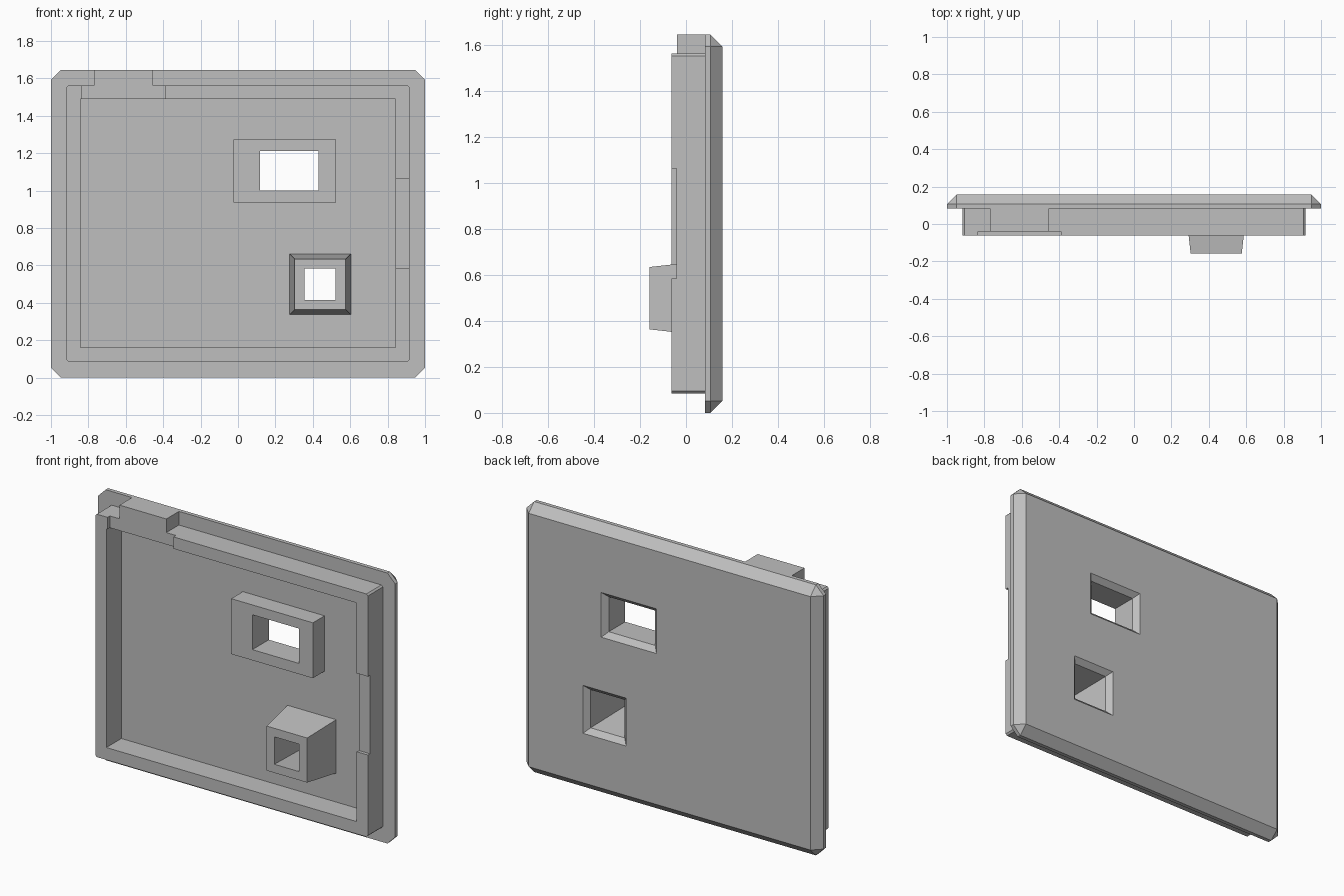
import bpy
import bmesh

if "Cube" in bpy.data.objects:
    bpy.data.objects.remove(bpy.data.objects["Cube"], do_unlink=True)

grey = bpy.data.materials.new("plain grey")
grey.use_nodes = True
grey.diffuse_color = (0.52, 0.52, 0.52, 1)
grey.node_tree.nodes["Principled BSDF"].inputs["Base Color"].default_value = grey.diffuse_color

# Depth levels, front (-y) to back
RIM_Y, NOTCH_Y, PLATE_Y, EDGE_Y, BACK_Y = -0.062, -0.039, 0.082, 0.106, 0.158
JOIN_Y = 0.09
CHAMFER = 0.052
HEIGHT = 1.645


def outline(bounds, grow=0, cut=0):
    """Rectangle with cut corners in the xz plane, from (x0, x1, z0, z1)."""
    x0, x1, z0, z1 = bounds
    x0, x1, z0, z1 = x0 - grow, x1 + grow, z0 - grow, z1 + grow
    return [(x0 + cut, z0), (x1 - cut, z0), (x1, z0 + cut), (x1, z1 - cut),
            (x1 - cut, z1), (x0 + cut, z1), (x0, z1 - cut), (x0, z0 + cut)]


def loft(name, sections):
    """Solid through a list of (y, outline) sections."""
    bm = bmesh.new()
    rings = [[bm.verts.new((x, y, z)) for x, z in ring] for y, ring in sections]
    n = len(rings[0])
    for a, b in zip(rings, rings[1:]):
        for i in range(n):
            j = (i + 1) % n
            bm.faces.new((a[i], a[j], b[j], b[i]))
    bm.faces.new(rings[0])
    bm.faces.new(rings[-1])
    bmesh.ops.remove_doubles(bm, verts=bm.verts, dist=0.0001)
    bmesh.ops.recalc_face_normals(bm, faces=bm.faces)
    mesh = bpy.data.meshes.new(name)
    bm.to_mesh(mesh)
    bm.free()
    mesh.materials.append(grey)
    obj = bpy.data.objects.new(name, mesh)
    bpy.context.collection.objects.link(obj)
    return obj


def box(name, bounds, y0, y1):
    return loft(name, [(y0, outline(bounds)), (y1, outline(bounds))])


def combine(target, tool, operation="DIFFERENCE"):
    mod = target.modifiers.new(operation.title(), "BOOLEAN")
    mod.operation = operation
    mod.solver = "EXACT"
    mod.object = tool
    bpy.context.view_layer.objects.active = target
    bpy.ops.object.modifier_apply(modifier=mod.name)


def discard(*objects):
    for obj in objects:
        bpy.data.objects.remove(obj, do_unlink=True)


# Back plate with cut corners and a chamfered back edge
full = (-1, 1, 0, HEIGHT)
plate = loft("back_plate", [
    (PLATE_Y, outline(full, cut=CHAMFER)),
    (EDGE_Y, outline(full, cut=CHAMFER)),
    (BACK_Y, outline(full, grow=-CHAMFER))])

# Raised rim with a top tab and shallow notches
rim_bounds = (-0.917, 0.917, 0.085, 1.562)
rim = loft("rim", [(RIM_Y, outline(rim_bounds, cut=0.01)),
                   (PLATE_Y, outline(rim_bounds, cut=0.01))])
tab = box("tab", (-0.77, -0.455, 1.52, HEIGHT), RIM_Y, PLATE_Y)
cavity = box("cavity_cutter", (-0.842, 0.842, 0.16, 1.49), -0.3, 0.3)
top_notch = box("top_notch_cutter", (-0.835, -0.39, 1.4, 1.8), -0.3, NOTCH_Y)
side_notch = box("side_notch_cutter", (0.8, 1.1, 0.585, 1.062), -0.3, NOTCH_Y - 0.003)
combine(rim, tab, "UNION")
for cutter in (cavity, top_notch, side_notch):
    combine(rim, cutter)
discard(tab, cavity, top_notch, side_notch)


def boss(name, outer, front_y, hole, draft):
    """Hollow block on the plate; its hole flares at the back of the plate."""
    flare, front, back = 0.03, front_y - 0.05, BACK_Y + 0.02
    block = loft(name, [(front_y, outline(outer, grow=-draft)),
                        (JOIN_Y, outline(outer))])
    slope = draft / (JOIN_Y - front_y)
    mouth = BACK_Y - flare
    inner = slope * (mouth - front_y)
    cutter = loft(name + "_cutter", [
        (front, outline(hole, grow=-slope * 0.05)),
        (mouth, outline(hole, grow=inner)),
        (back, outline(hole, grow=inner + back - mouth))])
    combine(block, cutter)
    combine(plate, cutter)
    discard(cutter)


boss("window_boss", (-0.025, 0.525, 0.935, 1.272), -0.03, (0.118, 0.43, 1.0, 1.212), 0)
boss("button_boss", (0.275, 0.604, 0.335, 0.662), -0.158, (0.355, 0.52, 0.415, 0.582), 0.028)
